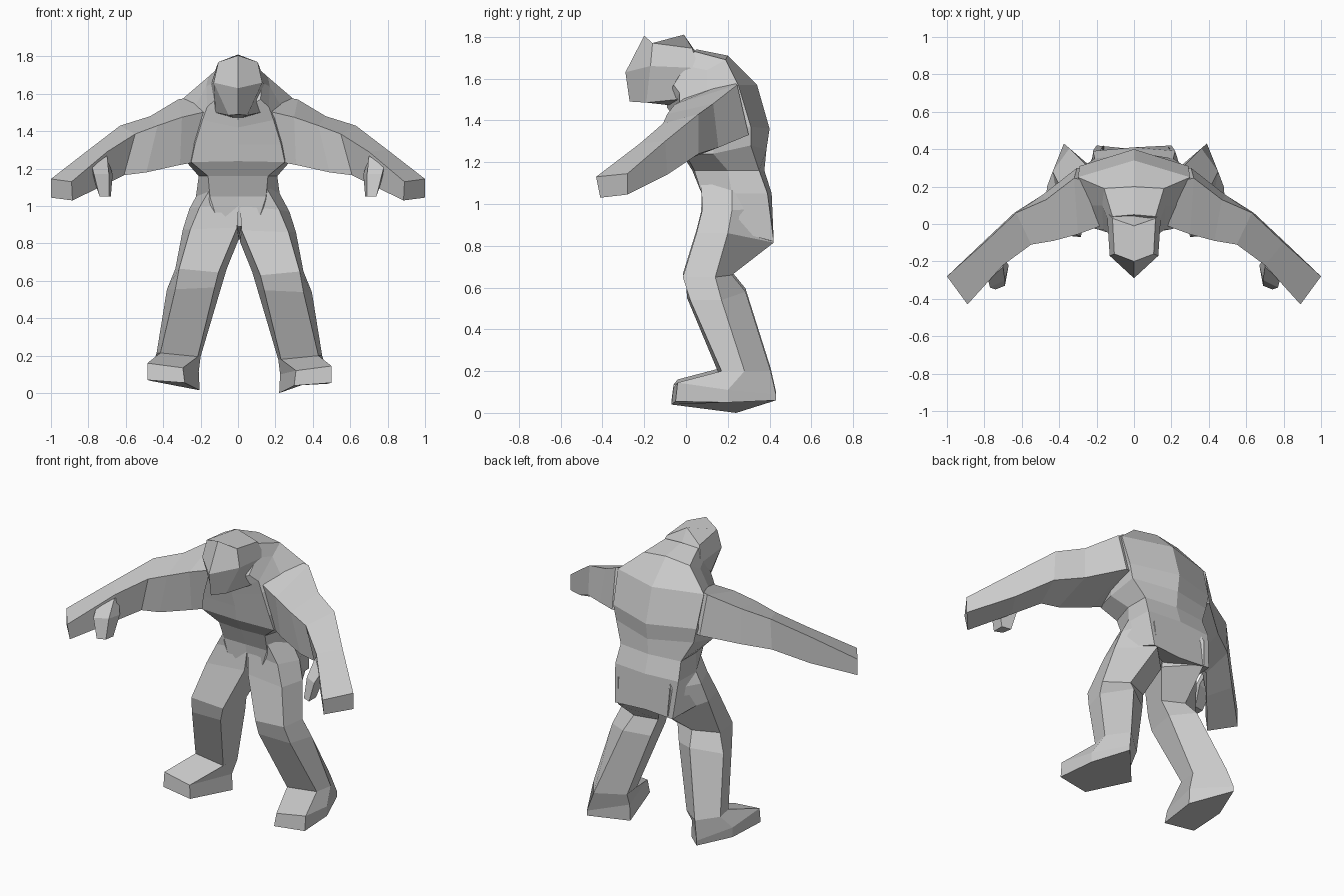
import bpy, bmesh


def loft(name, rings, side=1):
    """Skin a stack of equal-sized rings and cap both ends; side=-1 mirrors in x."""
    bm = bmesh.new()
    loops = [[bm.verts.new((x * side, y, z)) for x, y, z in r] for r in rings]
    n = len(loops[0])
    for a, b in zip(loops, loops[1:]):
        for i in range(n):
            j = (i + 1) % n
            bm.faces.new((a[i], a[j], b[j], b[i]))
    bm.faces.new(loops[0])
    bm.faces.new(loops[-1])
    bmesh.ops.recalc_face_normals(bm, faces=bm.faces)
    mesh = bpy.data.meshes.new(name)
    bm.to_mesh(mesh)
    bm.free()
    obj = bpy.data.objects.new(name, mesh)
    bpy.context.collection.objects.link(obj)
    return obj


def whole(half):
    """Complete a half ring whose first and last points lie on x = 0."""
    return half + [(-x, y, z) for x, y, z in half[-2:0:-1]]


def level(z, *pts):
    return [(x, y, z) for x, y in pts]


# torso: hips, waist, chest, hunched shoulders, neck
torso = [
    [(0, .10, .89), (.10, .07, .89), (.28, .20, .88), (.20, .42, .82), (0, .40, .82)],
    level(1.05, (0, .075), (.15, .075), (.225, .22), (.22, .39), (0, .41)),
    level(1.16, (0, .03), (.16, .04), (.21, .20), (.21, .35), (0, .375)),
    [(0, -.02, 1.24), (.25, 0, 1.235), (.28, .13, 1.24), (.27, .31, 1.28), (0, .385, 1.26)],
    [(0, -.03, 1.33), (.23, -.02, 1.33), (.29, .14, 1.36), (.29, .31, 1.37), (0, .40, 1.36)],
    [(0, -.06, 1.42), (.19, -.03, 1.46), (.23, .10, 1.535), (.30, .25, 1.57), (0, .34, 1.57)],
    [(0, -.09, 1.46), (.165, -.03, 1.53), (.17, .10, 1.64), (.16, .19, 1.69), (0, .20, 1.71)],
    [(0, -.09, 1.50), (.12, -.06, 1.57), (.13, .00, 1.66), (.115, .04, 1.73), (0, .05, 1.74)],
]
loft("torso", [whole(r) for r in torso])

# head: jaw, brow, crown
head = [
    [(0, -.27, 1.49), (.05, -.19, 1.485), (.12, -.04, 1.50), (0, .03, 1.46)],
    [(0, -.29, 1.63), (.13, -.17, 1.66), (.145, .06, 1.65), (0, .10, 1.65)],
    [(0, -.20, 1.805), (.105, -.16, 1.77), (.115, .03, 1.745), (0, -.01, 1.81)],
]
loft("head", [whole(r) for r in head])

# leg: five-sided, front outer / front inner / inner / back / outer, sole to hip
leg = [
    [(.50, -.05, .055), (.30, -.07, .04), (.22, .24, 0), (.39, .43, .06), (.48, .20, .05)],
    [(.50, -.04, .145), (.31, -.06, .12), (.225, .24, .10), (.39, .43, .09), (.48, .20, .11)],
    [(.43, .17, .20), (.23, .16, .18), (.215, .28, .18), (.36, .405, .20), (.45, .28, .20)],
    [(.35, .02, .54), (.14, .005, .55), (.105, .20, .55), (.24, .285, .58), (.395, .17, .54)],
    [(.33, -.015, .65), (.12, 0, .63), (.075, .17, .65), (.21, .22, .66), (.35, .14, .65)],
    [(.27, .05, .86), (.02, .07, .87), (.01, .25, .81), (.18, .42, .815), (.31, .20, .86)],
    [(.22, .08, .98), (.01, .085, 1.0), (.01, .30, 1.0), (.19, .405, .98), (.275, .22, .97)],
    level(1.10, (.15, .07), (.01, .09), (.01, .30), (.15, .36), (.205, .22)),
]

# arm: four-sided, back top / front top / front bottom / back bottom
arm = [
    [(.20, .22, 1.59), (.15, .0, 1.51), (.20, .04, 1.24), (.25, .29, 1.33)],
    [(.32, .245, 1.57), (.30, -.055, 1.475), (.31, -.02, 1.22), (.305, .30, 1.33)],
    [(.47, .13, 1.48), (.43, -.09, 1.43), (.49, -.08, 1.18), (.49, .155, 1.27)],
    [(.63, .06, 1.43), (.55, -.11, 1.385), (.61, -.09, 1.165), (.64, .06, 1.24)],
    [(.80, -.10, 1.30), (.70, -.22, 1.29), (.72, -.22, 1.11), (.80, -.09, 1.14)],
    [(1.0, -.28, 1.145), (.89, -.43, 1.13), (.885, -.41, 1.03), (1.0, -.28, 1.045)],
]

# thumb hanging from the front of the forearm
thumb = [
    [(.70, -.18, 1.26), (.70, -.23, 1.27), (.78, -.30, 1.21), (.79, -.20, 1.19)],
    level(1.17, (.67, -.22), (.69, -.30), (.77, -.34), (.78, -.26)),
    level(1.05, (.68, -.27), (.69, -.33), (.74, -.35), (.74, -.28)),
]

for side, tag in ((1, "right"), (-1, "left")):
    for part, rings in (("leg", leg), ("arm", arm), ("thumb", thumb)):
        obj = loft(f"{part}_{tag}", rings, side)
        if part == "leg" and side < 0:
            obj.location = (.015, 0, .015)   # weight rests on the other leg
